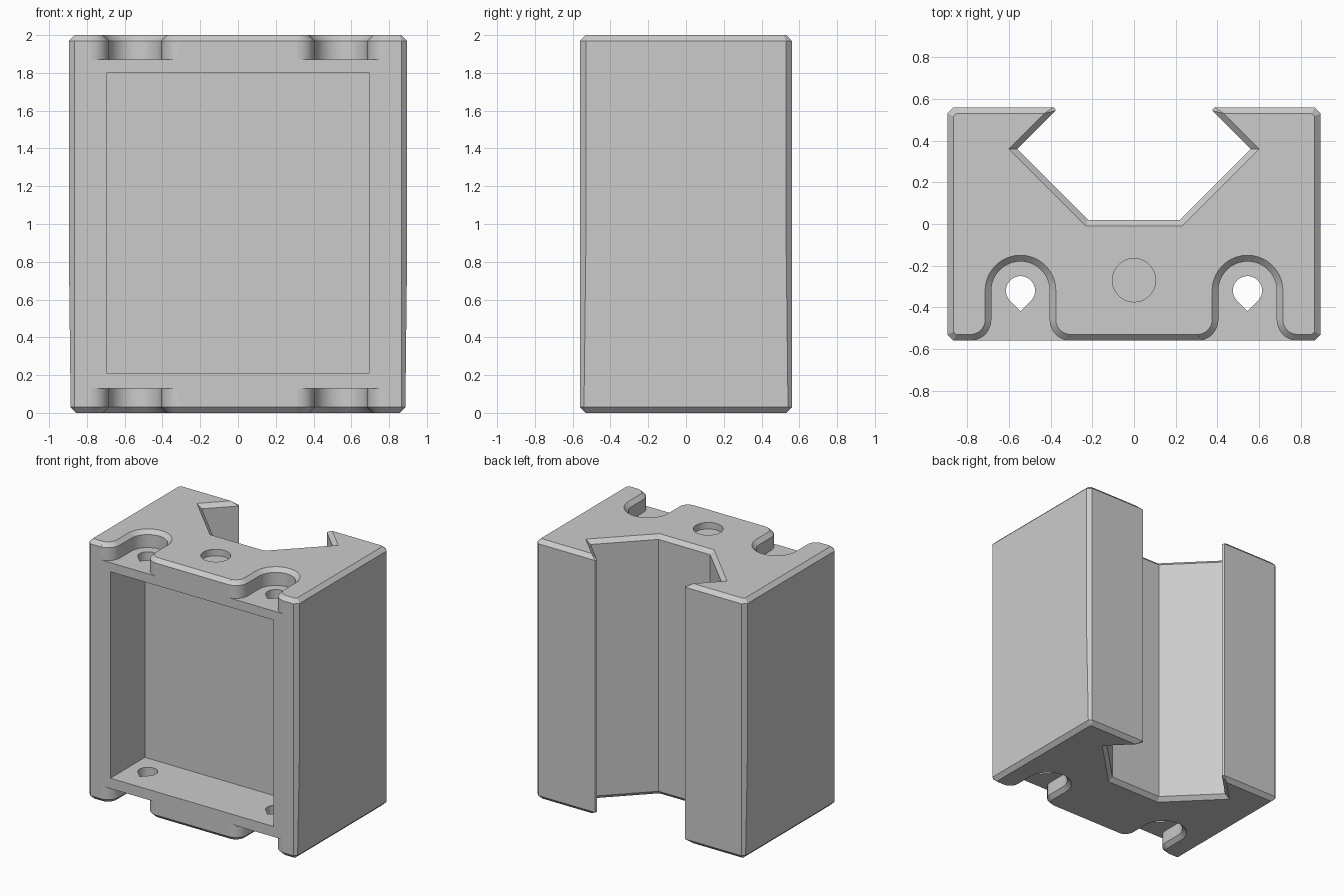
import bpy
import bmesh
import math
from mathutils import Vector

if "Cube" in bpy.data.objects:
    bpy.data.objects.remove(bpy.data.objects["Cube"], do_unlink=True)

CH = 0.03    # chamfer width
TOP = 2.0

grey = bpy.data.materials.new("light grey")
grey.use_nodes = True
grey.diffuse_color = (0.6, 0.6, 0.6, 1)
grey.node_tree.nodes["Principled BSDF"].inputs["Base Color"].default_value = (0.6, 0.6, 0.6, 1)


def loft(name, rings):
    """Closed solid from rings given as (z, [(x, y), ...])."""
    bm = bmesh.new()
    loops = [[bm.verts.new((x, y, z)) for x, y in pts] for z, pts in rings]
    n = len(loops[0])
    for a, b in zip(loops, loops[1:]):
        for i in range(n):
            j = (i + 1) % n
            bm.faces.new((a[i], a[j], b[j], b[i]))
    bm.faces.new(loops[0][::-1])
    bm.faces.new(loops[-1])
    bmesh.ops.remove_doubles(bm, verts=bm.verts, dist=1e-5)
    bmesh.ops.recalc_face_normals(bm, faces=bm.faces)
    mesh = bpy.data.meshes.new(name)
    bm.to_mesh(mesh)
    bm.free()
    mesh.materials.append(grey)
    obj = bpy.data.objects.new(name, mesh)
    bpy.context.collection.objects.link(obj)
    return obj


def inset(pts, d):
    """Mitred inward offset of a counter-clockwise outline."""
    out = []
    for i, p in enumerate(pts):
        p = Vector(p)
        e1 = (p - Vector(pts[i - 1])).normalized()
        e2 = (Vector(pts[(i + 1) % len(pts)]) - p).normalized()
        n1, n2 = Vector((-e1.y, e1.x)), Vector((-e2.y, e2.x))
        q = p + (n1 + n2) * d / (1 + n1.dot(n2))
        out.append((q.x, q.y))
    return out


def arc(cx, cy, r, a0, a1, n):
    return [(cx + r * math.cos(math.radians(a0 + (a1 - a0) * i / n)),
             cy + r * math.sin(math.radians(a0 + (a1 - a0) * i / n))) for i in range(n + 1)]


def outline(taper=0.0, edge=0.0):
    """Block cross-section with the angled slot; the sides draw in by taper."""
    half = [(0.866, -0.56), (0.896 - taper, -0.53 - taper),
            (0.896 - taper, 0.53 + taper), (0.866, 0.56),
            (0.385, 0.56), (0.375, 0.545), (0.56, 0.36), (0.22, 0.02)]
    pts = half + [(-x, y) for x, y in reversed(half)]
    if edge:
        pts = inset(pts, edge)
        # the narrow lip tip closes to a point where its chamfers meet
        tip = (0.92 + edge * math.sqrt(2) - (0.56 - edge), 0.56 - edge)
        pts[4] = pts[5] = tip
        pts[10] = pts[11] = (-tip[0], tip[1])
    return pts


def cut(body, cutter):
    mod = body.modifiers.new("cut", "BOOLEAN")
    mod.operation = "DIFFERENCE"
    mod.solver = "EXACT"
    mod.object = cutter
    bpy.ops.object.select_all(action="DESELECT")
    bpy.context.view_layer.objects.active = body
    body.select_set(True)
    bpy.ops.object.modifier_apply(modifier=mod.name)
    bpy.data.objects.remove(cutter, do_unlink=True)


# main block, chamfered at both ends and slightly narrower at the foot
body = loft("slotted_block", [
    (0, outline(0.01, CH)), (CH, outline(0.01)), (0.9, outline()),
    (TOP - CH, outline()), (TOP, outline(0, CH))])

# open pocket in the front
pocket = [(-0.695, -0.7), (0.695, -0.7), (0.695, -0.14), (-0.695, -0.14)]
cut(body, loft("pocket_cutter", [(0.21, pocket), (1.80, pocket)]))


def notch(cx, o):
    """Round-ended notch with flared mouth, grown by o."""
    right = [(cx + 0.24, -0.7)] + arc(cx + 0.24, -0.46, 0.1 - o, 264, 180, 8)
    left = [(2 * cx - x, y) for x, y in reversed(right)]
    return right + arc(cx, -0.32, 0.14 + o, 0, 180, 20) + left


for cx in (-0.545, 0.545):
    # screw notches in the front edge, top and bottom
    layers = [(1.87, 0), (TOP - CH, 0), (TOP + 0.01, CH + 0.01)]
    for flip in (False, True):
        rings = [(TOP - z if flip else z, notch(cx, o)) for z, o in layers]
        cut(body, loft("notch_cutter", rings))
    # teardrop screw holes through both end walls
    drop = arc(cx, -0.32, 0.07, -45, 225, 24) + [(cx, -0.32 - 0.07 * math.sqrt(2))]
    cut(body, loft("hole_cutter", [(-0.1, drop), (TOP + 0.1, drop)]))

# shallow round socket in the top
socket = arc(0, -0.27, 0.104, 0, 352.5, 47)
cut(body, loft("socket_cutter", [(TOP - 0.05, socket), (TOP + 0.1, socket)]))

bpy.ops.object.select_all(action="DESELECT")
body.select_set(True)
bpy.context.view_layer.objects.active = body
bpy.ops.object.shade_smooth_by_angle(angle=math.radians(25))
